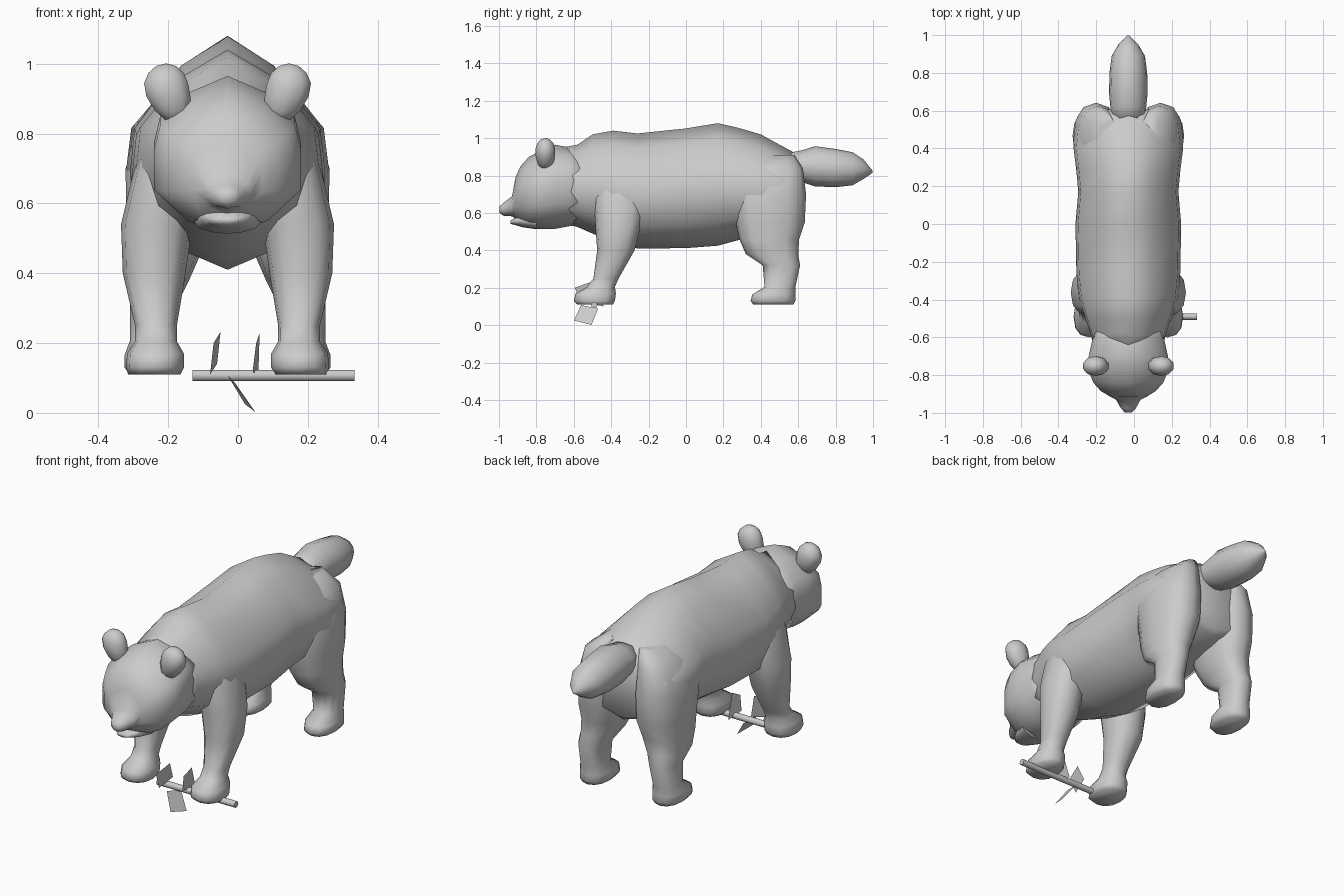
import bpy, bmesh, math
from mathutils import Vector

default = bpy.data.objects.get("Cube")
if default:
    bpy.data.objects.remove(default)

MID = -0.03  # the animal stands slightly off centre; the stick balances it

grey = bpy.data.materials.new("plain grey")
grey.use_nodes = True
GREY = (0.6, 0.6, 0.6, 1)
grey.diffuse_color = GREY
grey.node_tree.nodes["Principled BSDF"].inputs["Base Color"].default_value = GREY


def finish(name, bm, angle=85):
    """Turn a bmesh into a named, shaded object."""
    bmesh.ops.recalc_face_normals(bm, faces=bm.faces[:])
    mesh = bpy.data.meshes.new(name)
    bm.to_mesh(mesh)
    bm.free()
    obj = bpy.data.objects.new(name, mesh)
    bpy.context.collection.objects.link(obj)
    mesh.materials.append(grey)
    bpy.ops.object.select_all(action='DESELECT')
    obj.select_set(True)
    bpy.context.view_layer.objects.active = obj
    bpy.ops.object.shade_smooth_by_angle(angle=math.radians(angle))


def loft(name, rings):
    """Skin a list of equal-length rings of points and cap both ends."""
    bm = bmesh.new()
    loops = [[bm.verts.new(p) for p in ring] for ring in rings]
    for a, b in zip(loops, loops[1:]):
        for i in range(len(a)):
            j = (i + 1) % len(a)
            bm.faces.new((a[i], a[j], b[j], b[i]))
    bm.faces.new(loops[0])
    bm.faces.new(loops[-1])
    finish(name, bm)


# Half cross-sections: (share of half width, share of height)
RIDGED = [(0, 1), (.5, .87), (.95, .63), (1, .42), (.85, .2), (.42, .08), (0, 0)]
ROUND = [(0, 1), (.5, .93), (.9, .7), (1, .45), (.8, .18), (.42, .05), (0, 0)]
CHEEKY = [(0, 1), (.5, .9), (.92, .74), (1, .58), (1, .3), (.55, .09), (0, 0)]


def long_part(name, stations, half):
    """Loft along y from (y, half width, bottom, top) stations."""
    outline = half + [(-u, v) for u, v in half[-2:0:-1]]
    loft(name, [[(MID + u * w, y, lo + v * (hi - lo)) for u, v in outline]
                for y, w, lo, hi in stations])


def leg(name, side, stations):
    """Loft upward from (z, front, back, inner, outer) stations."""
    rings = []
    for z, y0, y1, x0, x1 in stations:
        ring = []
        for k in range(12):
            a = math.tau * k / 12
            c, s = math.cos(a), math.sin(a)
            c, s = (math.copysign(abs(t) ** .85, t) for t in (c, s))
            x = (x0 + x1) / 2 + c * (x1 - x0) / 2
            ring.append((MID + side * x, (y0 + y1) / 2 + s * (y1 - y0) / 2, z))
        rings.append(ring)
    loft(name, rings)


# Trunk, with a ridged back, keeled belly and broad rump
long_part("body", [
    (-.66, .18, .545, .95), (-.58, .2, .525, .965), (-.5, .228, .49, 1.02),
    (-.39, .262, .445, 1.04), (-.26, .275, .41, 1.025), (0, .28, .412, 1.052),
    (.17, .265, .425, 1.08), (.28, .275, .455, 1.055), (.4, .29, .47, 1.02),
    (.5, .28, .49, .965), (.575, .262, .515, .925), (.605, .235, .54, .885)], RIDGED)

# Head with short muzzle
long_part("head", [
    (-.55, .18, .54, .94), (-.62, .192, .53, .95), (-.7, .21, .515, .965),
    (-.78, .21, .513, .93), (-.84, .185, .523, .9), (-.885, .145, .545, .85),
    (-.912, .1, .57, .79), (-.93, .065, .582, .69), (-.975, .04, .585, .655),
    (-.998, .018, .6, .635)], CHEEKY)

long_part("lower_jaw", [
    (-.8, .1, .513, .6), (-.87, .08, .523, .6),
    (-.905, .06, .533, .578), (-.938, .03, .542, .56)], ROUND)

# Tail, tapering to a point
long_part("tail", [
    (.54, .09, .785, .92), (.62, .095, .765, .935), (.69, .102, .742, .957),
    (.8, .1, .738, .942), (.89, .088, .748, .925), (.95, .053, .782, .885),
    (.998, .005, .815, .825)], ROUND)

# Legs and ears in pairs
FRONT = [(.11, -.58, -.39, .135, .285), (.13, -.6, -.38, .125, .29),
         (.17, -.59, -.375, .125, .288), (.205, -.53, -.38, .145, .265),
         (.25, -.495, -.36, .145, .265), (.4, -.475, -.275, .12, .3),
         (.54, -.485, -.24, .1, .305), (.68, -.495, -.215, .08, .272),
         (.8, -.48, -.25, .07, .235), (.9, -.43, -.31, .05, .14)]
HIND = [(.11, .36, .575, .15, .28), (.13, .345, .585, .135, .295),
        (.165, .355, .585, .135, .295), (.205, .42, .585, .15, .28),
        (.32, .41, .61, .14, .28), (.38, .32, .6, .11, .285),
        (.46, .285, .605, .075, .287), (.55, .265, .635, .055, .29),
        (.7, .235, .642, .05, .292), (.84, .31, .625, .07, .25),
        (.91, .38, .58, .07, .16)]

for word, side in (("left", 1), ("right", -1)):
    leg("front_leg_" + word, side, FRONT)
    leg("hind_leg_" + word, side, HIND)
    bm = bmesh.new()
    bmesh.ops.create_uvsphere(bm, u_segments=10, v_segments=7, radius=1)
    for v in bm.verts:
        # the ear leans in toward its root
        drop = min(v.co.z, 0)
        v.co = Vector((MID + side * (.176 + .03 * drop) + v.co.x * .068,
                       -.752 + v.co.y * .054,
                       .928 + v.co.z * (.1 if drop else .073)))
    finish("ear_" + word, bm)

# Round stick lying by the front paws
bpy.ops.mesh.primitive_cylinder_add(vertices=10, radius=.017, depth=.463,
                                    location=(.1015, -.49, .107),
                                    rotation=(0, math.pi / 2, 0))
stick = bpy.context.object
stick.name = "stick"
stick.data.materials.append(grey)
bpy.ops.object.shade_smooth_by_angle(angle=math.radians(60))

# Flat leaves
LEAVES = {
    "leaf_low": [(-.03, -.56, .108), (-.01, -.47, .088), (.05, -.505, .002), (.02, -.6, .025)],
    "leaf_right": [(-.07, -.595, .2), (-.05, -.505, .232), (-.06, -.465, .14), (-.08, -.555, .11)],
    "leaf_left": [(.052, -.535, .2), (.062, -.48, .23), (.058, -.44, .1), (.042, -.53, .12)],
}
for name, corners in LEAVES.items():
    bm = bmesh.new()
    bm.faces.new([bm.verts.new(c) for c in corners])
    finish(name, bm)
